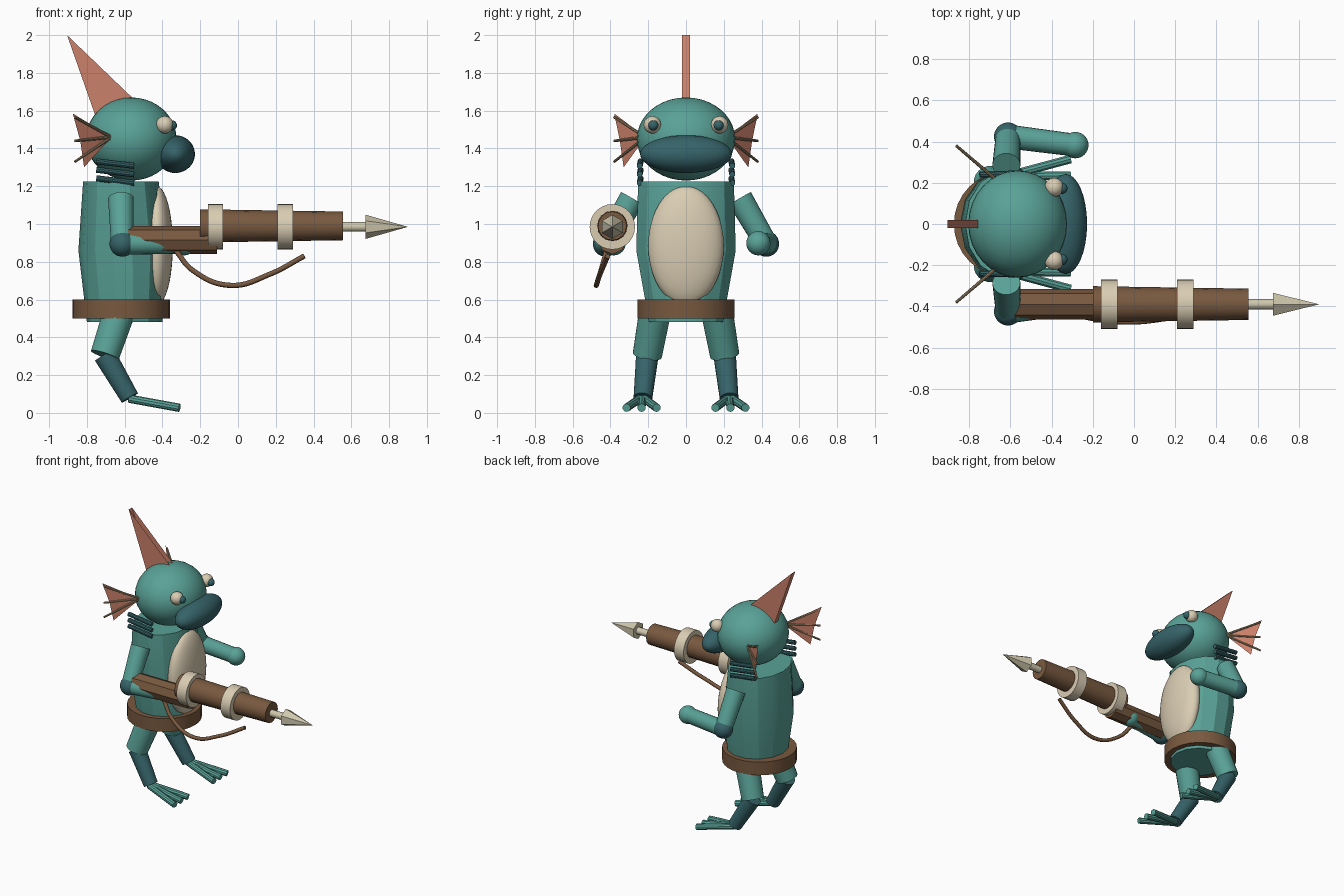
import bpy, bmesh, math
from mathutils import Vector

if "Cube" in bpy.data.objects:
    bpy.data.objects.remove(bpy.data.objects["Cube"])


def mat(name, rgb):
    m = bpy.data.materials.new(name)
    m.diffuse_color = (*rgb, 1)
    m.use_nodes = True
    m.node_tree.nodes["Principled BSDF"].inputs["Base Color"].default_value = m.diffuse_color
    return m


TEAL = mat("teal skin", (0.10, 0.36, 0.31))
DARK = mat("dark teal", (0.036, 0.125, 0.14))
BROWN = mat("brown leather", (0.19, 0.10, 0.05))
CREAM = mat("cream", (0.70, 0.61, 0.45))
BONE = mat("bone", (0.63, 0.58, 0.42))
CORAL = mat("coral fin", (0.60, 0.22, 0.145))
TAN = mat("tan spine", (0.33, 0.24, 0.14))


def finish(name, bm, m, smooth=35):
    me = bpy.data.meshes.new(name)
    bm.to_mesh(me)
    bm.free()
    ob = bpy.data.objects.new(name, me)
    bpy.context.collection.objects.link(ob)
    me.materials.append(m)
    if smooth:
        bpy.ops.object.select_all(action='DESELECT')
        bpy.context.view_layer.objects.active = ob
        ob.select_set(True)
        bpy.ops.object.shade_smooth_by_angle(angle=math.radians(smooth))
    return ob


def ball(name, c, r, m):
    bm = bmesh.new()
    bmesh.ops.create_uvsphere(bm, u_segments=32, v_segments=20, radius=1)
    bmesh.ops.scale(bm, vec=r, verts=bm.verts)
    bmesh.ops.translate(bm, vec=c, verts=bm.verts)
    return finish(name, bm, m)


def rod(name, a, b, r1, r2, m, sides=20, smooth=35):
    """Tapered cylinder from point a to point b."""
    a, b = Vector(a), Vector(b)
    d = b - a
    bm = bmesh.new()
    bmesh.ops.create_cone(bm, cap_ends=True, segments=sides, radius1=r1,
                          radius2=r2, depth=d.length)
    bmesh.ops.rotate(bm, matrix=d.to_track_quat('Z', 'Y').to_matrix(),
                     verts=bm.verts)
    bmesh.ops.translate(bm, vec=(a + b) / 2, verts=bm.verts)
    return finish(name, bm, m, smooth)


def sheet(name, pts, faces, m):
    bm = bmesh.new()
    vs = [bm.verts.new(p) for p in pts]
    for f in faces:
        bm.faces.new([vs[i] for i in f])
    return finish(name, bm, m, 0)


# Torso: stacked elliptical rings (z, x radius, y radius, x centre)
bm = bmesh.new()
rings = []
N = 14
for z, rx, ry, cx in ((0.48, 0.20, 0.20, -0.60), (0.86, 0.235, 0.27, -0.61),
                      (1.225, 0.20, 0.26, -0.62)):
    rings.append([bm.verts.new((cx + rx * math.cos(2 * math.pi * i / N),
                                ry * math.sin(2 * math.pi * i / N), z))
                  for i in range(N)])
for lo, hi in zip(rings, rings[1:]):
    for i in range(N):
        j = (i + 1) % N
        bm.faces.new((lo[i], lo[j], hi[j], hi[i]))
bm.faces.new(rings[0][::-1])
bm.faces.new(rings[-1])
finish("torso", bm, TEAL, 24)
ball("belly", (-0.43, 0, 0.885), (0.085, 0.20, 0.315), CREAM)
rod("belt", (-0.618, 0, 0.50), (-0.618, 0, 0.60), 0.257, 0.257, BROWN, 32)

# Head and mouth
ball("head", (-0.565, 0, 1.45), (0.24, 0.26, 0.22), TEAL)
ball("mouth", (-0.332, 0, 1.37), (0.104, 0.243, 0.10), DARK)

# Crest: thin triangular fin, open along its leading edge
t = 0.02
crest = [(x, y, z) for y in (-t, t)
         for x, z in ((-0.905, 2.0), (-0.54, 1.65), (-0.74, 1.53))]
sheet("crest", crest, [(0, 2, 1), (3, 4, 5), (0, 3, 5, 2)], CORAL)

for s, side in ((-1, "right"), (1, "left")):
    # Eyes
    ball(side + "_eye", (-0.388, s * 0.178, 1.525), (0.046,) * 3, CREAM)
    ball(side + "_pupil", (-0.35, s * 0.173, 1.522), (0.027,) * 3, DARK)

    # Ear fin: membrane with three spines
    root = (-0.67, s * 0.215, 1.46)
    sheet(side + "_ear_fin",
          [root, (-0.875, s * 0.38, 1.585), (-0.835, s * 0.35, 1.44),
           (-0.815, s * 0.33, 1.30)], [(0, 1, 2), (0, 2, 3)], CORAL)
    for k, z in enumerate((1.565, 1.44, 1.33)):
        rod(f"{side}_ear_spine_{k}", root, (-0.863, s * 0.38, z),
            0.009, 0.007, TAN, 8)

    # Gills
    for k in range(3):
        z = 1.32 - k * 0.045
        rod(f"{side}_gill_{k}", (-0.75, s * 0.24, z + 0.012),
            (-0.55, s * 0.245, z - 0.012), 0.016, 0.016, DARK, 10)

    # Arm
    elbow = (-0.612, s * 0.425, 0.895)
    hand = (-0.285, s * 0.383, 0.898)
    rod(side + "_upper_arm", (-0.62, s * 0.285, 1.135), elbow,
        0.068, 0.06, TEAL)
    ball(side + "_elbow", elbow, (0.068,) * 3, DARK)
    rod(side + "_forearm", elbow, hand, 0.058, 0.055, TEAL)
    ball(side + "_hand", hand, (0.064,) * 3, TEAL)

    # Leg
    knee = (-0.705, s * 0.205, 0.305)
    ankle = (-0.573, s * 0.228, 0.08)
    rod(side + "_thigh", (-0.63, s * 0.165, 0.53), knee, 0.085, 0.078, TEAL)
    rod(side + "_shin", knee, ankle, 0.06, 0.05, DARK)
    for k in (-1, 0, 1):
        rod(f"{side}_toe_{k + 1}", (-0.575, s * 0.232 + k * 0.012, 0.075),
            (-0.31, s * 0.235 + k * 0.08, 0.027), 0.022, 0.022, TEAL, 10)

# Harpoon launcher
Y, Z = -0.39, 0.985
rod("launcher_stock", (-0.585, Y, 0.915), (-0.11, Y, 0.915),
    0.075, 0.075, BROWN, 8, 0)
rod("launcher_barrel", (-0.20, Y, Z + 0.005), (0.555, Y, Z + 0.005),
    0.088, 0.076, BROWN, 16)
for k, x in enumerate((-0.16, 0.21)):
    rod(f"barrel_ring_{k}", (x, Y, Z), (x + 0.08, Y, Z),
        0.12, 0.12, CREAM, 28)
rod("spear_shaft", (0.54, Y, Z), (0.69, Y, Z), 0.026, 0.026, BONE, 12)
rod("spear_tip", (0.675, Y, Z), (0.90, Y, Z), 0.064, 0, BONE, 6, 0)

# Hanging cord
cu = bpy.data.curves.new("cord", 'CURVE')
cu.dimensions = '3D'
cu.bevel_depth = 0.014
cu.bevel_resolution = 2
cu.use_fill_caps = True
path = [(-0.33, -0.42, 0.86), (-0.24, -0.45, 0.755), (-0.04, -0.475, 0.675),
        (0.17, -0.455, 0.735), (0.35, -0.415, 0.83)]
sp = cu.splines.new('BEZIER')
sp.bezier_points.add(len(path) - 1)
for p, co in zip(sp.bezier_points, path):
    p.co = co
    p.handle_left_type = p.handle_right_type = 'AUTO'
cu.materials.append(BROWN)
bpy.context.collection.objects.link(bpy.data.objects.new("cord", cu))
